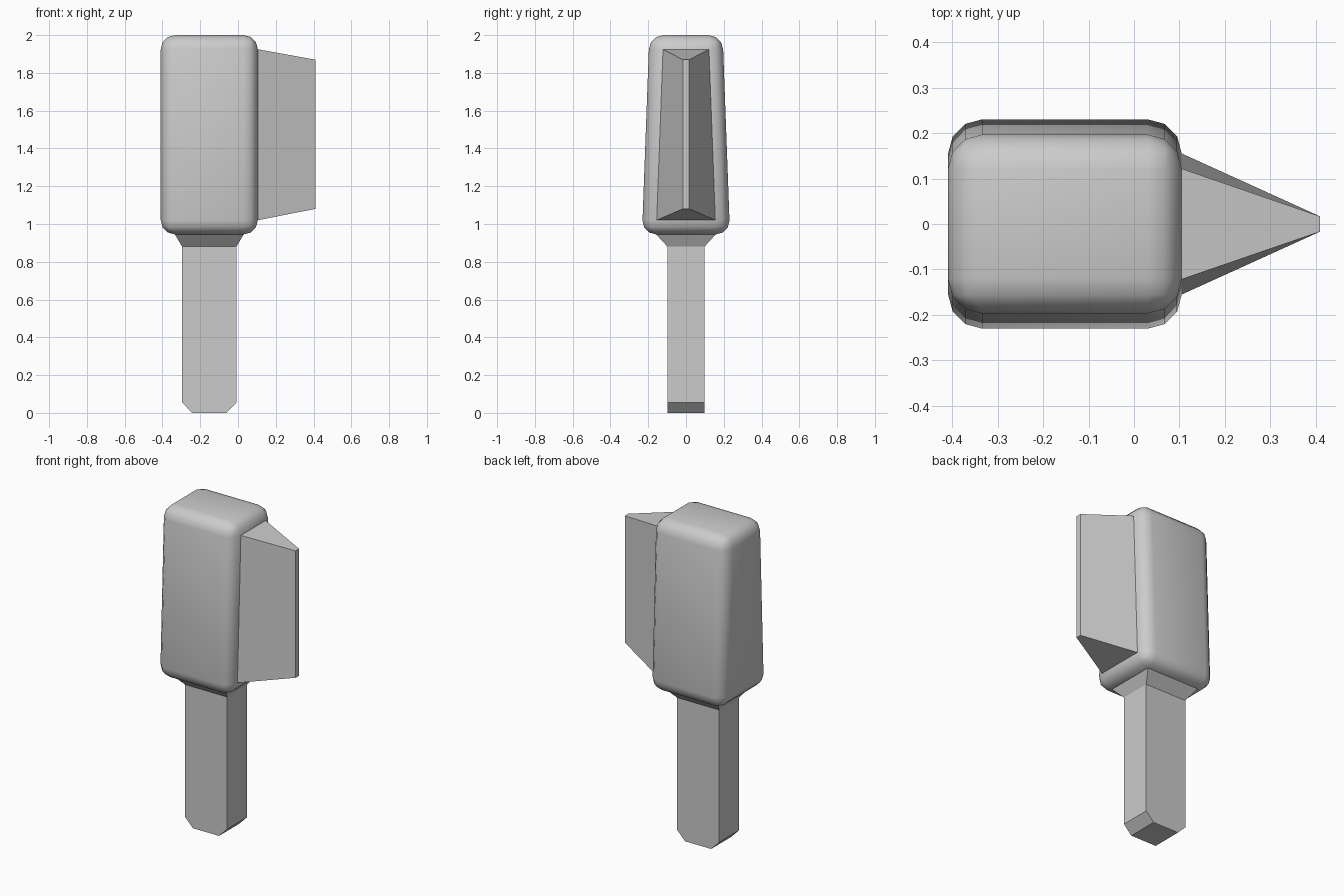
import bpy, bmesh
from mathutils import Vector

if "Cube" in bpy.data.objects:
    bpy.data.objects.remove(bpy.data.objects["Cube"])

CX = -0.152  # centre line of head and handle


def facing(bm, direction):
    """Outermost flat face pointing along a direction."""
    d = Vector(direction)
    bm.normal_update()
    faces = [f for f in bm.faces if f.normal.dot(d) > 0.99]
    return max(faces, key=lambda f: f.calc_center_median().dot(d))


def extrude(bm, face, place):
    """Extrude a face, placing each new corner with a function."""
    new = bmesh.ops.extrude_discrete_faces(bm, faces=[face])["faces"][0]
    for v in new.verts:
        v.co = place(v.co.copy())
    return new


def side(value):
    return 1 if value > 0 else -1


bm = bmesh.new()

# tapered head with rounded edges
bmesh.ops.create_cube(bm, size=2)
for v in bm.verts:
    top = v.co.z > 0
    v.co = (CX + 0.257 * v.co.x, (0.194 if top else 0.233) * v.co.y,
            2.0 if top else 0.945)
bmesh.ops.bevel(bm, geom=bm.edges[:], offset=0.075, offset_type='OFFSET',
                segments=3, profile=0.5, affect='EDGES')

# wedge blade on the right side of the head
extrude(bm, facing(bm, (1, 0, 0)),
        lambda c: Vector((0.409, side(c.y) * 0.017, 1.87 if c.z > 1.5 else 1.08)))

# collar, handle and chamfered end below the head
face = facing(bm, (0, 0, -1))
for half_x, z in ((0.144, 0.88), (0.144, 0.055), (0.09, 0.0)):
    face = extrude(bm, face, lambda c: Vector(
        (CX + side(c.x - CX) * half_x, side(c.y) * 0.098, z)))

bmesh.ops.recalc_face_normals(bm, faces=bm.faces[:])
mesh = bpy.data.meshes.new("head_blade_and_handle")
bm.to_mesh(mesh)
bm.free()
obj = bpy.data.objects.new("head_blade_and_handle", mesh)
bpy.context.collection.objects.link(obj)

# smooth rounding, crisp blade and handle
bpy.context.view_layer.objects.active = obj
obj.select_set(True)
bpy.ops.object.shade_smooth_by_angle(angle=0.58)
for p in mesh.polygons:
    if p.center.z < 0.94 or p.center.x > 0.11:
        p.use_smooth = False
